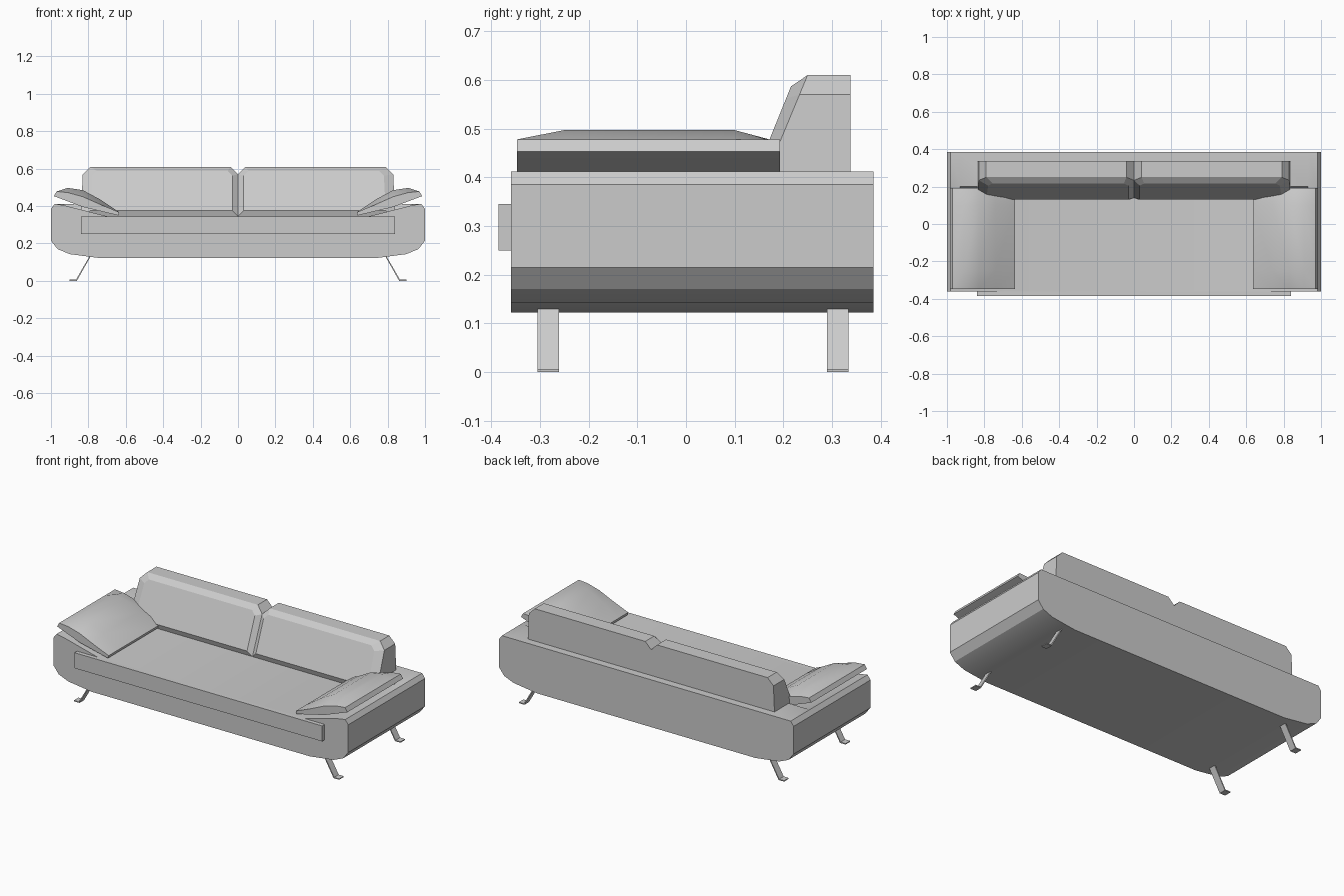
import bpy, bmesh
from math import radians

cube = bpy.data.objects.get("Cube")
if cube:
    bpy.data.objects.remove(cube, do_unlink=True)

GREY = (0.6, 0.6, 0.6, 1)
fabric = bpy.data.materials.new("grey")
fabric.use_nodes = True
fabric.diffuse_color = GREY
fabric.node_tree.nodes["Principled BSDF"].inputs["Base Color"].default_value = GREY


def loft(name, rings, smooth=None):
    """Skin a list of equal closed rings and cap both ends."""
    bm = bmesh.new()
    loops = [[bm.verts.new(p) for p in ring] for ring in rings]
    n = len(loops[0])
    for a, b in zip(loops, loops[1:]):
        for i in range(n):
            j = (i + 1) % n
            bm.faces.new((a[i], a[j], b[j], b[i]))
    bm.faces.new(loops[0])
    bm.faces.new(loops[-1])
    bmesh.ops.recalc_face_normals(bm, faces=bm.faces)
    mesh = bpy.data.meshes.new(name)
    bm.to_mesh(mesh)
    bm.free()
    mesh.materials.append(fabric)
    obj = bpy.data.objects.new(name, mesh)
    bpy.context.collection.objects.link(obj)
    if smooth:
        bpy.ops.object.select_all(action="DESELECT")
        obj.select_set(True)
        bpy.context.view_layer.objects.active = obj
        bpy.ops.object.shade_smooth_by_angle(angle=radians(smooth))
    return obj


def section(profile, y, side=1):
    return [(side * x, y, z) for x, z in profile]


# Base: rounded underside, seat dished between the arms, level shelf behind
def base_profile(arm_z, seat_z):
    half = [(0.74, 0.122), (0.90, 0.143), (0.965, 0.17), (1, 0.215),
            (1, 0.385), (0.98, 0.412), (0.93, arm_z), (0.70, seat_z)]
    return half + [(-x, z) for x, z in reversed(half)]


dished, level = base_profile(0.404, 0.345), base_profile(0.412, 0.412)
loft("sofa_base", [section(dished, -0.36), section(dished, 0.19),
                   section(level, 0.20), section(level, 0.385)], smooth=25)

# Front panel
panel = [(-0.84, 0.25), (0.84, 0.25), (0.84, 0.345), (-0.84, 0.345)]
loft("front_panel", [section(panel, -0.385), section(panel, -0.355)])


# Back cushion outline with cut top corners, leaning according to height
def cushion_ring(x0, x1, z0, z1, cut, depth, side):
    outline = [(x0, z0), (x1, z0), (x1 - 0.01, z1 - cut), (x1 - 0.01 - cut, z1),
               (x0 + cut, z1), (x0, z1 - cut)]
    return [(side * x, depth(z), z) for x, z in outline]


# Pillow cross-sections: flat at the ends, puffed in the middle
underside = [(0.64, 0.35), (0.83, 0.395), (0.985, 0.453)]
flat = [(0.97, 0.478), (0.91, 0.472), (0.83, 0.45), (0.74, 0.41), (0.635, 0.367)]
puffed = [(0.97, 0.478), (0.91, 0.497), (0.83, 0.485), (0.74, 0.437), (0.635, 0.367)]

# Leg: thin bent strip with a small foot
leg = [(0.788, 0.13), (0.862, 0), (0.90, 0), (0.90, 0.006), (0.866, 0.006), (0.795, 0.13)]

for side, label in ((1, "left"), (-1, "right")):
    loft(label + "_back_cushion", [
        cushion_ring(0, 0.84, 0.345, 0.61, 0.04, lambda z: 0.338, side),
        cushion_ring(0, 0.84, 0.345, 0.61, 0.04,
                     lambda z: 0.14 + (z - 0.345) * 0.415, side),
        cushion_ring(0.03, 0.79, 0.375, 0.587, 0.025,
                     lambda z: 0.13 + (z - 0.375) * 0.405, side)])
    loft(label + "_arm_pillow", [
        section(underside + flat, -0.347, side), section(underside + puffed, -0.25, side),
        section(underside + puffed, 0.10, side), section(underside + flat, 0.193, side)],
        smooth=30)
    for y, place in ((-0.305, "front"), (0.29, "back")):
        loft(f"{place}_{label}_leg", [section(leg, y, side), section(leg, y + 0.044, side)])
